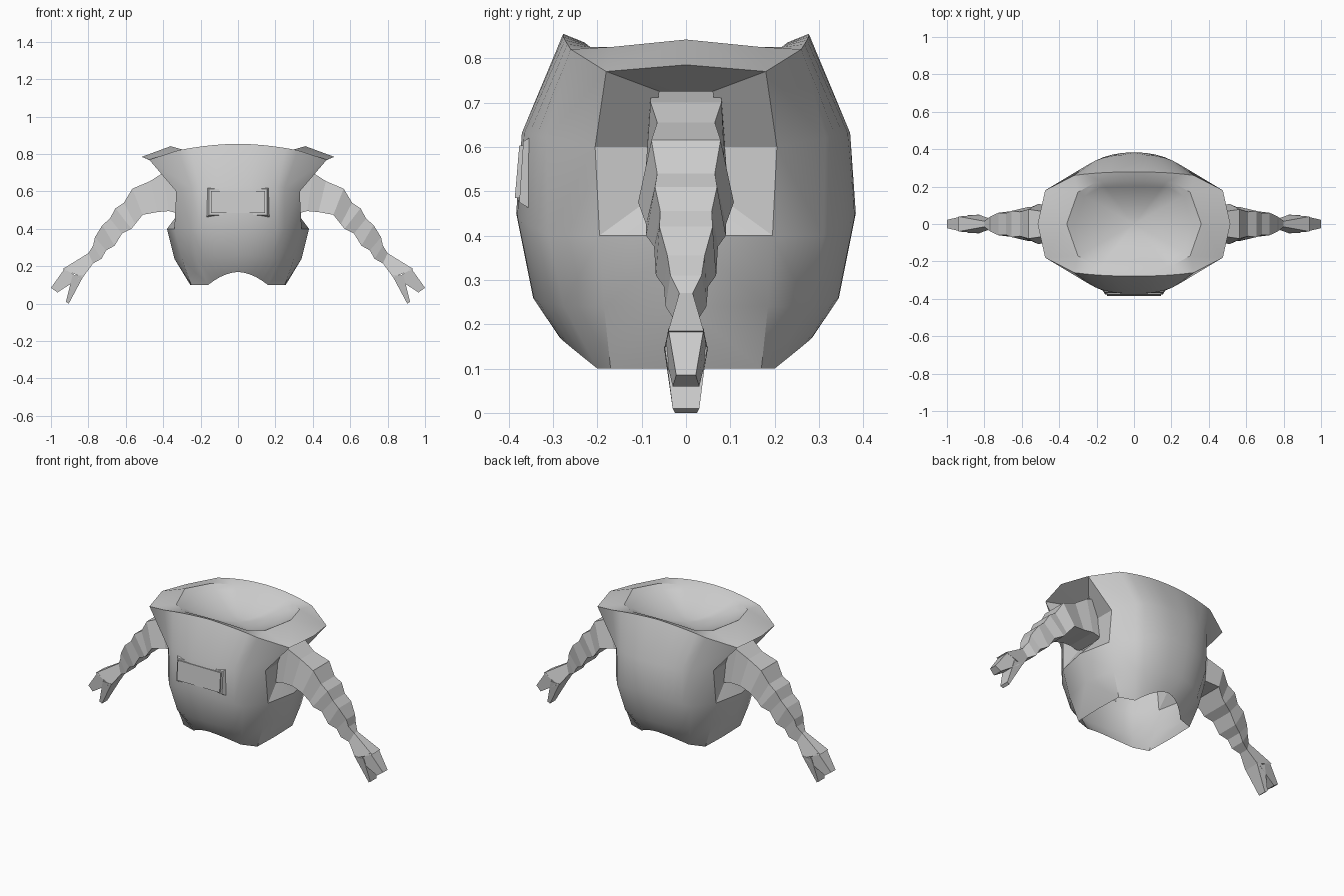
import bpy, bmesh, math
from mathutils import Vector as V

if "Cube" in bpy.data.objects:
    bpy.data.objects.remove(bpy.data.objects["Cube"])


def finish(name, bm, axes, smooth):
    bmesh.ops.remove_doubles(bm, verts=bm.verts, dist=0.0005)
    bmesh.ops.recalc_face_normals(bm, faces=bm.faces)
    me = bpy.data.meshes.new(name)
    bm.to_mesh(me)
    bm.free()
    ob = bpy.data.objects.new(name, me)
    bpy.context.collection.objects.link(ob)
    bpy.ops.object.select_all(action='DESELECT')
    ob.select_set(True)
    bpy.context.view_layer.objects.active = ob
    if axes:
        m = ob.modifiers.new("Mirror", 'MIRROR')
        m.use_axis = axes
        bpy.ops.object.modifier_apply(modifier="Mirror")
    if smooth:
        bm = bmesh.new()
        bm.from_mesh(ob.data)
        bmesh.ops.recalc_face_normals(bm, faces=bm.faces)
        bm.to_mesh(ob.data)
        bm.free()
        bpy.ops.object.shade_smooth_by_angle(angle=math.radians(30))
    return ob


def round_front(row, n=5):
    """Curve through the first three points, keep the corner points after them."""
    a, b, c = (V(p) for p in row[:3])
    out = []
    for i in range(n + 1):
        t = i / n
        out.append(a * (1 - t) * (1 - 2 * t) + b * 4 * t * (1 - t) + c * t * (2 * t - 1))
    return out + [V(p) for p in row[3:]]


def bridge(bm, r0, r1, skip=0):
    v0, v1 = [bm.verts.new(p) for p in r0], [bm.verts.new(p) for p in r1]
    for i in range(len(r0) - 1 - skip):
        bm.faces.new((v0[i], v0[i + 1], v1[i + 1], v1[i]))


# torso shell: one quarter, from the front middle round to the side
rows = [round_front(r) for r in (
    [(0, -.285, .17), (.08, -.262, .15), (.16, -.2, .10), (.25, -.17, .10), (.255, 0, .10)],
    [(0, -.345, .26), (.12, -.328, .25), (.22, -.275, .24), (.30, -.185, .24), (.34, 0, .24)],
    [(0, -.383, .45), (.14, -.365, .43), (.25, -.31, .40), (.34, -.195, .40), (.38, 0, .40)],
    [(0, -.370, .63), (.14, -.360, .63), (.25, -.315, .62), (.33, -.205, .60), (.33, -.205, .60)],
    [(0, -.277, .855), (.16, -.275, .845), (.32, -.26, .82), (.475, -.18, .77), (.515, 0, .785)],
    [(0, -.228, .835), (.11, -.227, .832), (.21, -.22, .825), (.30, -.17, .825), (.36, 0, .842)],
)]
bm = bmesh.new()
for i in range(5):
    bridge(bm, rows[i], rows[i + 1], skip=1 if i in (2, 3) else 0)  # open arm hole

# sunken bowl inside the collar
prev = rows[5]
for s in (.88, .7, .45, .2):
    ring = [V((p.x * s, p.y * s, .735 + (p.z - .735) * s * s)) for p in rows[5]]
    bridge(bm, prev, ring)
    prev = ring
c = bm.verts.new((0, 0, .735))
vs = [bm.verts.new(p) for p in prev]
for a, b in zip(vs, vs[1:]):
    bm.faces.new((a, b, c))

# shoulder socket from the arm hole inwards
edge = [rows[2][-1], rows[2][-2], rows[3][-2], rows[4][-2], rows[4][-1]]
inner = [(.32, 0, .45), (.32, -.085, .48), (.33, -.08, .60), (.37, -.06, .725), (.37, 0, .725)]
bridge(bm, edge, inner)
finish("torso_shell", bm, (True, True, False), True)


# chest panel and its frame
def panel(name, hx, z0, z1, y0, y1, depth, lip):
    bm = bmesh.new()
    front = [(-hx, y0, z0), (hx, y0, z0), (hx, y1, z1), (-hx, y1, z1)]
    f = [bm.verts.new(p) for p in front]
    b = [bm.verts.new((x + math.copysign(lip, x), y + depth,
                       z + (lip if z == z1 else -lip))) for x, y, z in front]
    bm.faces.new(f)
    bm.faces.new(b[::-1])
    for i in range(4):
        j = (i + 1) % 4
        bm.faces.new((f[i], f[j], b[j], b[i]))
    finish(name, bm, None, False)


panel("chest_panel", .145, .485, .603, -.386, -.376, .04, 0)
panel("chest_frame", .155, .475, .612, -.376, -.367, .025, .015)


# arms and hands: lofted four-sided sections given as
# (top point, bottom point, half width at top, half width at bottom)
def limb(name, sections):
    bm = bmesh.new()
    rings = [[bm.verts.new(p) for p in (
        (tx, -a, tz), (tx, a, tz), (bx, b, bz), (bx, -b, bz))]
        for (tx, tz), (bx, bz), a, b in sections]
    for r, q in zip(rings, rings[1:]):
        for i in range(4):
            j = (i + 1) % 4
            bm.faces.new((r[i], r[j], q[j], q[i]))
    bm.faces.new(rings[0])
    bm.faces.new(rings[-1][::-1])
    finish(name, bm, (True, False, False), False)


limb("arms", [
    ((.32, .725), (.31, .48), .08, .095),
    ((.40, .70), (.37, .495), .08, .095),
    ((.47, .655), (.43, .49), .065, .09),
    ((.565, .615), (.51, .475), .078, .108),
    ((.61, .54), (.55, .425), .065, .09),
    ((.655, .51), (.57, .40), .07, .09),
    ((.685, .455), (.62, .375), .058, .072),
    ((.725, .42), (.66, .31), .06, .068),
    ((.765, .355), (.705, .285), .042, .05),
    ((.775, .31), (.73, .24), .035, .046),
    ((.80, .27), (.775, .215), .015, .03)])
limb("hands", [
    ((.80, .27), (.775, .215), .015, .03),
    ((.938, .185), (.83, .14), .04, .05)])
limb("outer_claws", [
    ((.925, .19), (.85, .135), .04, .048),
    ((1.0, .085), (.965, .06), .022, .03)])
limb("inner_claws", [
    ((.885, .15), (.825, .15), .048, .05),
    ((.92, .01), (.905, 0), .03, .025)])
